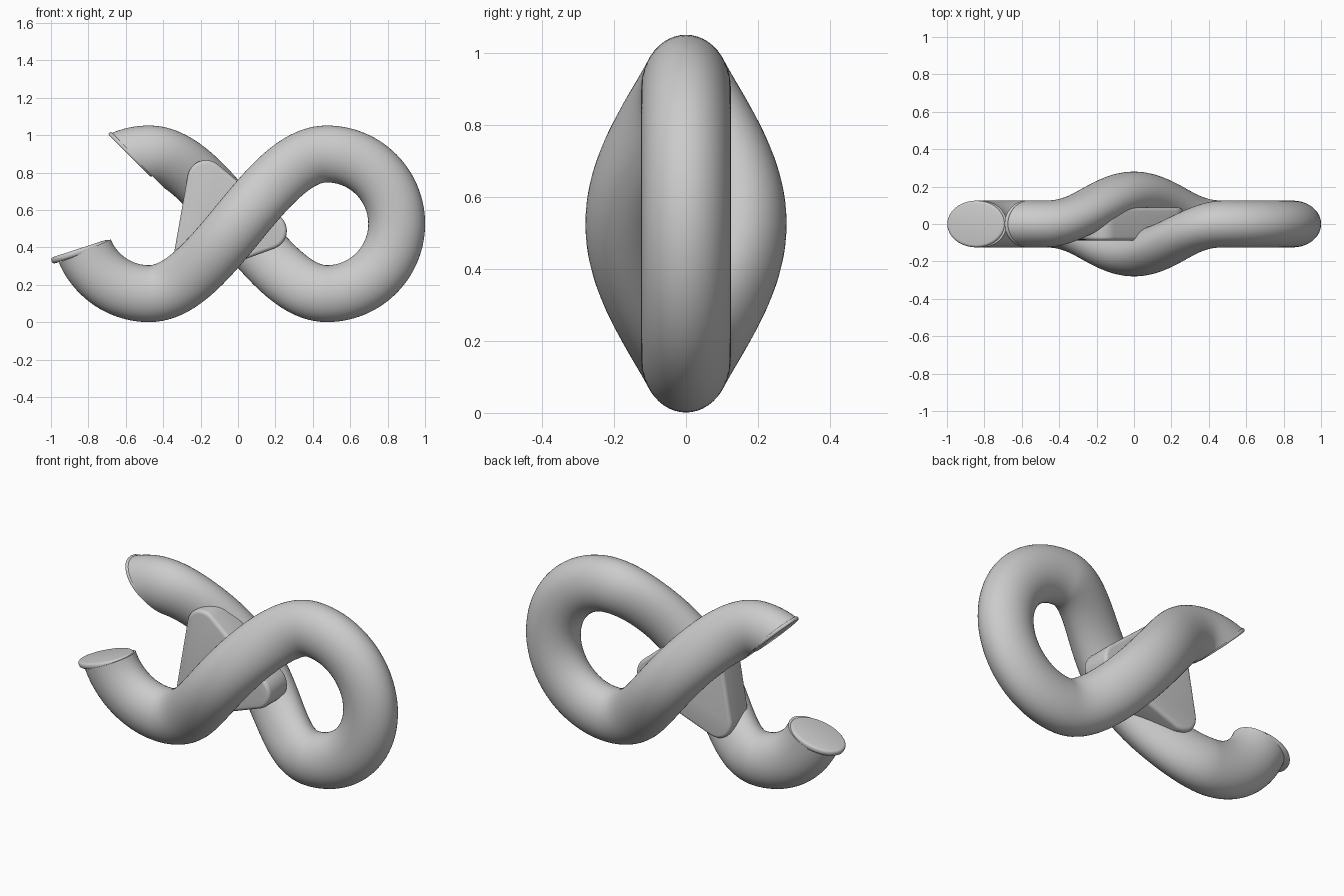
import bpy, bmesh, math
from mathutils import Vector, Matrix

if "Cube" in bpy.data.objects:
    bpy.data.objects.remove(bpy.data.objects["Cube"])

CX, CZ, R = 0.475, 0.5265, 0.3735     # loop centre and centreline radius
HW, HD = 0.152, 0.125                 # tube half width (in plane) and half depth
SWELL = 0.155                         # sideways offset where strands cross


def finish(name, bm, angle=35):
    bmesh.ops.recalc_face_normals(bm, faces=bm.faces)
    mesh = bpy.data.meshes.new(name)
    bm.to_mesh(mesh)
    bm.free()
    ob = bpy.data.objects.new(name, mesh)
    bpy.context.collection.objects.link(ob)
    bpy.ops.object.select_all(action='DESELECT')
    ob.select_set(True)
    bpy.context.view_layer.objects.active = ob
    bpy.ops.object.shade_smooth_by_angle(angle=math.radians(angle))
    return ob


def arc(cx, a0, a1, n):
    out = []
    for i in range(n + 1):
        a = math.radians(a0 + (a1 - a0) * i / n)
        out.append(Vector((cx + R * math.cos(a), 0, CZ + R * math.sin(a))))
    return out


def strand(x0, z0, x1, z1, side, n=48, h=0.335):
    # S-shaped crossing strand, bulging towards one side in y
    h = math.copysign(h, x1 - x0)
    p = [Vector((x0, 0, z0)), Vector((x0 + h, 0, z0)),
         Vector((x1 - h, 0, z1)), Vector((x1, 0, z1))]
    out = []
    for i in range(1, n):
        t = i / n
        s = 1 - t
        v = p[0]*s**3 + p[1]*3*s*s*t + p[2]*3*s*t*t + p[3]*t**3
        v.y = side * SWELL * math.sin(math.pi * t) ** 2
        out.append(v)
    return out


# Figure-eight tube: lower left hook, front strand, right loop, back strand, upper left hook
lo, hi = CZ - R, CZ + R
path = (arc(-CX, 203, 270, 24) + strand(-CX, lo, CX, hi, -1)
        + arc(CX, 90, -90, 56) + strand(CX, lo, -CX, hi, 1)
        + arc(-CX, 90, 150, 20))
bm = bmesh.new()
N = 48
rings = []
for i, p in enumerate(path):
    d = path[min(i + 1, len(path) - 1)] - path[max(i - 1, 0)]
    nrm = Vector((-d.z, 0, d.x)).normalized()
    rings.append([bm.verts.new(p + nrm * HW * math.cos(2*math.pi*k/N)
                               + Vector((0, HD * math.sin(2*math.pi*k/N), 0)))
                  for k in range(N)])
for a, b in zip(rings, rings[1:]):
    for k in range(N):
        bm.faces.new((a[k], a[(k+1) % N], b[(k+1) % N], b[k]))
# slanted cut on the upper hook, then close both ends
faces = [f for f in bm.faces
         if f.calc_center_median().x < -0.25 and f.calc_center_median().z > 0.55]
geom = list({v for f in faces for v in f.verts}) + list({e for f in faces for e in f.edges}) + faces
bmesh.ops.bisect_plane(bm, geom=geom, plane_co=(-0.68, 0, 1.003), plane_no=(1, 0, 1),
                       clear_inner=True)
bmesh.ops.holes_fill(bm, edges=[e for e in bm.edges if e.is_boundary], sides=0)
finish("looped_tube", bm)


# Thin rounded discs on the tube ends
def end_cap(name, loc, tilt, thick):
    bm = bmesh.new()
    bmesh.ops.create_cone(bm, cap_ends=True, segments=48, radius1=1, radius2=1, depth=1)
    bmesh.ops.scale(bm, vec=(0.163, 0.125, thick), verts=bm.verts)
    rims = [e for e in bm.edges if any(len(f.verts) > 4 for f in e.link_faces)]
    bmesh.ops.bevel(bm, geom=rims, offset=thick * 0.4, segments=3, profile=0.5, affect='EDGES')
    bmesh.ops.transform(bm, verts=bm.verts,
                        matrix=Matrix.Translation(loc) @ Matrix.Rotation(math.radians(tilt), 4, 'Y'))
    finish(name, bm)


end_cap("lower_end_cap", (-0.842, 0, 0.378), -18, 0.035)
end_cap("upper_end_cap", (-0.573, 0, 0.898), 45, 0.02)

# Rounded triangular plate held between the strands
bm = bmesh.new()
centre, rad, corner = Vector((-0.085, 0, 0.532)), 0.45, 0.10
outline = []
for k in range(3):
    mid = -10 + 120 * k
    m = math.radians(mid)
    c = centre + Vector((math.cos(m), 0, math.sin(m))) * (rad - 2 * corner)
    for i in range(13):
        a = math.radians(mid - 60 + 10 * i)
        outline.append(c + corner * Vector((math.cos(a), 0, math.sin(a))))
face = bm.faces.new([bm.verts.new(p + Vector((0, -0.088, 0))) for p in outline])
ext = bmesh.ops.extrude_face_region(bm, geom=[face], use_keep_orig=True)
bmesh.ops.translate(bm, vec=(0, 0.176, 0),
                    verts=[g for g in ext['geom'] if isinstance(g, bmesh.types.BMVert)])
rims = [e for e in bm.edges if any(len(f.verts) > 4 for f in e.link_faces)]
bmesh.ops.bevel(bm, geom=rims, offset=0.02, segments=4, profile=0.5, affect='EDGES')
finish("triangle_plate", bm)
